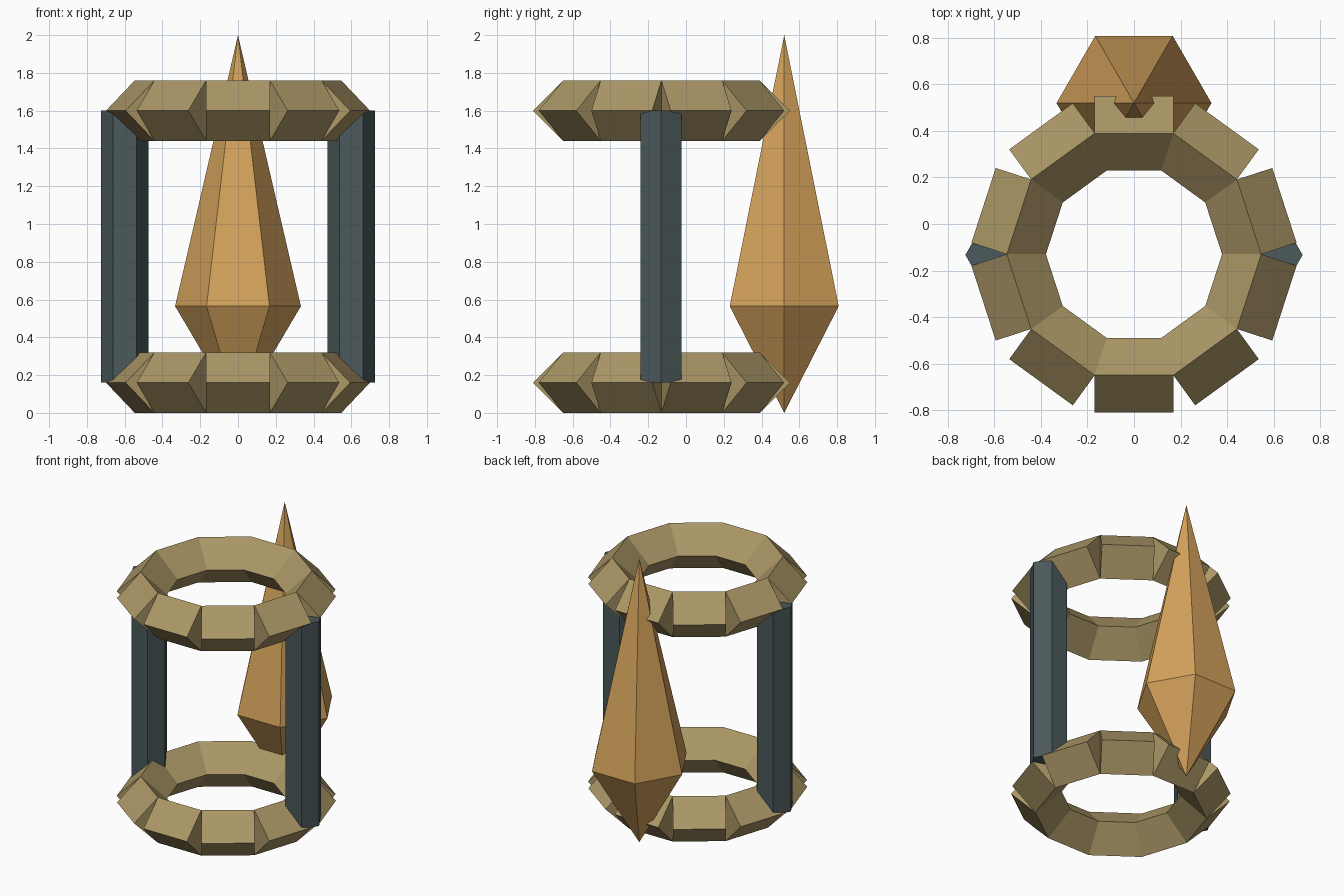
import bpy, bmesh
from math import radians, sqrt, tan
from mathutils import Matrix

if "Cube" in bpy.data.objects:
    bpy.data.objects.remove(bpy.data.objects["Cube"])

RING_Y = -0.13


def material(name, rgb):
    m = bpy.data.materials.new(name)
    m.diffuse_color = (*rgb, 1)
    m.use_nodes = True
    m.node_tree.nodes["Principled BSDF"].inputs["Base Color"].default_value = m.diffuse_color
    return m


def finish(name, bm, mat):
    bmesh.ops.recalc_face_normals(bm, faces=bm.faces)
    me = bpy.data.meshes.new(name)
    bm.to_mesh(me)
    bm.free()
    me.materials.append(mat)
    ob = bpy.data.objects.new(name, me)
    bpy.context.collection.objects.link(ob)
    return ob


brass = material("dull_brass", (0.41, 0.31, 0.135))
steel = material("dark_steel", (0.07, 0.1, 0.105))
amber = material("amber", (0.66, 0.36, 0.105))


# Ring: ten square bars laid on edge, overlapping at their inner ends
def ring(name, z, apothem=0.52, half_diag=0.16):
    bm = bmesh.new()
    side = half_diag * sqrt(2)
    length = 2 * apothem * tan(radians(18))
    for i in range(10):
        m = (Matrix.Translation((0, RING_Y, z))
             @ Matrix.Rotation(radians(36 * i), 4, 'Z')
             @ Matrix.Translation((0, apothem, 0))
             @ Matrix.Rotation(radians(45), 4, 'X')
             @ Matrix.Diagonal((length, side, side, 1)))
        bmesh.ops.create_cube(bm, size=1, matrix=m)
    return finish(name, bm, brass)


ring("lower_ring", 0.16)
ring("upper_ring", 1.60)


# Hexagonal solid lofted along z; a zero radius closes to a point
def hex_loft(name, x, y, profile, mat):
    bm = bmesh.new()
    for (r1, z1), (r2, z2) in zip(profile, profile[1:]):
        m = (Matrix.Translation((x, y, (z1 + z2) / 2))
             @ Matrix.Rotation(radians(30), 4, 'Z'))
        bmesh.ops.create_cone(bm, cap_ends=len(profile) == 2, segments=6,
                              radius1=r1, radius2=r2, depth=z2 - z1, matrix=m)
    bmesh.ops.remove_doubles(bm, verts=bm.verts, dist=1e-4)
    # Turn the hexagon so that corners point along x
    if max(v.co.x for v in bm.verts) - x < 0.95 * max(r for r, _ in profile):
        bmesh.ops.rotate(bm, verts=bm.verts, cent=(x, y, 0),
                         matrix=Matrix.Rotation(radians(30), 3, 'Z'))
    return finish(name, bm, mat)


# Side posts
for side, sx in (("left", -1), ("right", 1)):
    hex_loft(side + "_post", sx * 0.6, RING_Y - 0.003,
             [(0.125, 0.16), (0.125, 1.60)], steel)

# Crystal spike at the back
hex_loft("crystal_spike", 0, 0.52, [(0, 0), (0.333, 0.565), (0, 2.0)], amber)
